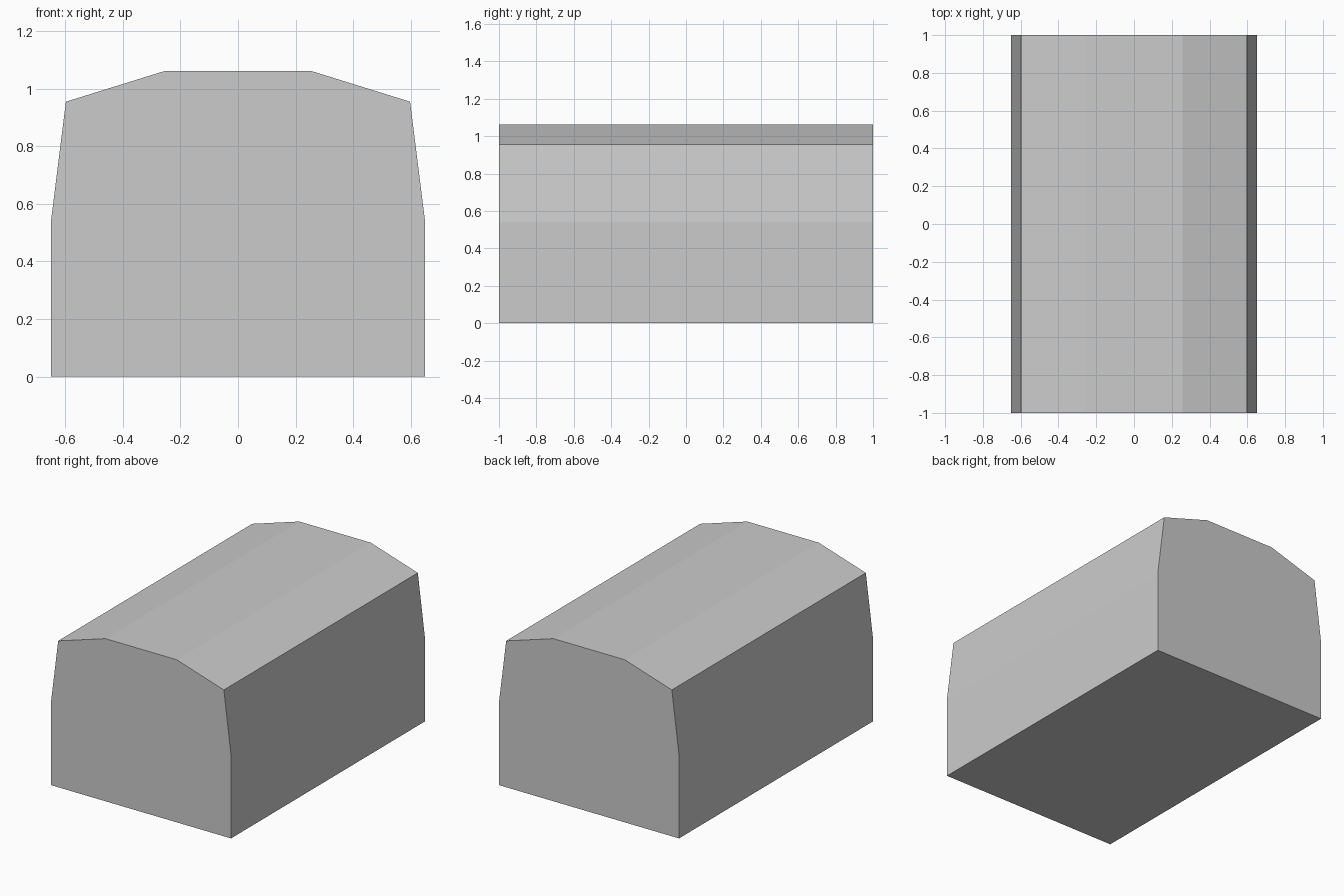
import bpy
import bmesh

if "Cube" in bpy.data.objects:
    bpy.data.objects.remove(bpy.data.objects["Cube"])

LENGTH = 2.0

# Right half of the arched cross-section (x, z), mirrored to the left
half = [(0.65, 0.0), (0.65, 0.54), (0.598, 0.955), (0.257, 1.061)]
profile = half + [(-x, z) for x, z in reversed(half)]

# Arched block: front face extruded along y
bm = bmesh.new()
front = bm.faces.new([bm.verts.new((x, -LENGTH / 2, z)) for x, z in profile])
extruded = bmesh.ops.extrude_face_region(bm, geom=[front], use_keep_orig=True)
back_verts = [g for g in extruded["geom"] if isinstance(g, bmesh.types.BMVert)]
bmesh.ops.translate(bm, verts=back_verts, vec=(0, LENGTH, 0))
bmesh.ops.recalc_face_normals(bm, faces=bm.faces)

mesh = bpy.data.meshes.new("arched_block")
bm.to_mesh(mesh)
bm.free()
block = bpy.data.objects.new("arched_block", mesh)
bpy.context.collection.objects.link(block)
